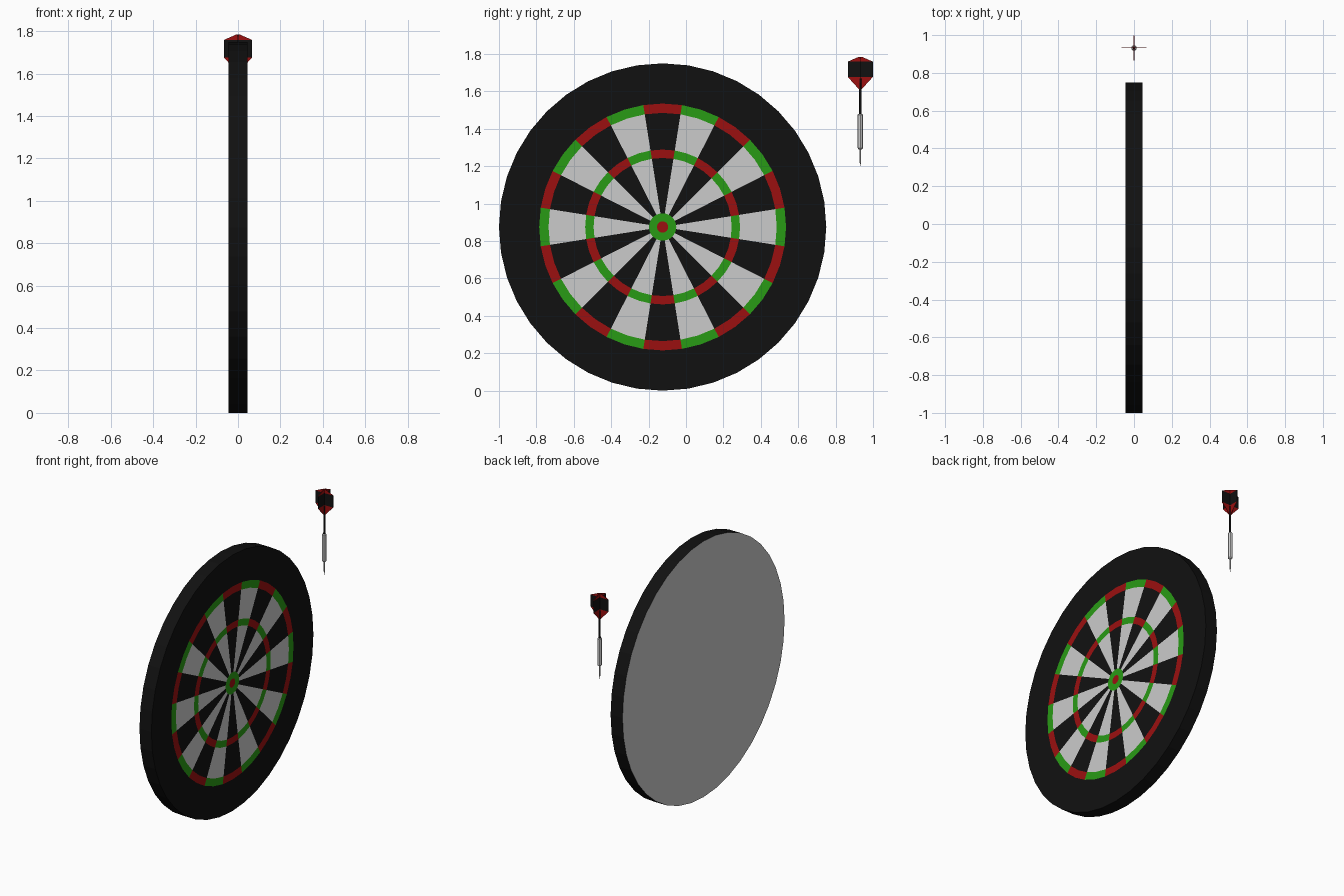
import bpy, bmesh
from math import sin, cos, pi

if "Cube" in bpy.data.objects:
    bpy.data.objects.remove(bpy.data.objects["Cube"])

def material(name, rgb):
    m = bpy.data.materials.new(name)
    m.diffuse_color = (*rgb, 1)
    m.use_nodes = True
    m.node_tree.nodes["Principled BSDF"].inputs["Base Color"].default_value = m.diffuse_color
    return m

BLACK = material("black", (0.0055, 0.0055, 0.0055))
WHITE = material("white", (0.8, 0.8, 0.8))
RED = material("red", (0.33, 0.005, 0.005))
GREEN = material("green", (0.022, 0.33, 0.0075))
STEEL = material("steel", (0.75, 0.75, 0.75))
GREY = material("backing", (0.8, 0.8, 0.8))

def finish(name, bm, mats, loc):
    bmesh.ops.recalc_face_normals(bm, faces=bm.faces)
    me = bpy.data.meshes.new(name)
    bm.to_mesh(me)
    bm.free()
    for m in mats:
        me.materials.append(m)
    ob = bpy.data.objects.new(name, me)
    ob.location = loc
    bpy.context.collection.objects.link(ob)
    return ob

# Board: concentric 40-sided rings, coloured by ring and sector
N, HALF = 40, 0.045
RADII = [0.03, 0.073, 0.369, 0.414, 0.61, 0.66, 0.875]
bm = bmesh.new()

def ring(r, x):
    return [bm.verts.new((x, r * sin(2 * pi * i / N), r * cos(2 * pi * i / N))) for i in range(N)]

rings = [ring(r, HALF) for r in RADII]
back = ring(RADII[-1], -HALF)
bm.faces.new(rings[0]).material_index = 2
bm.faces.new(back).material_index = 4
rings.append(back)
for k in range(len(rings) - 1):
    a, b = rings[k], rings[k + 1]
    for i in range(N):
        j = (i + 1) % N
        light = ((i + 1) // 2) % 2
        f = bm.faces.new((a[i], a[j], b[j], b[i]))
        if k == 0:
            f.material_index = 3
        elif k in (1, 3):
            f.material_index = 1 if light else 0
        elif k in (2, 4):
            f.material_index = 3 if light else 2
        else:
            f.material_index = 0
finish("board", bm, [BLACK, WHITE, RED, GREEN, GREY], (0, -0.125, 0.875))

# Dart: turned parts along z
DART = (0, 0.932, 0)

def lathe(name, profile, mat, sides=12):
    bm = bmesh.new()
    loops = [[bm.verts.new((r * cos(2 * pi * i / sides), r * sin(2 * pi * i / sides), z))
              for i in range(sides)] for r, z in profile]
    for a, b in zip(loops, loops[1:]):
        for i in range(sides):
            j = (i + 1) % sides
            bm.faces.new((a[i], a[j], b[j], b[i]))
    bm.faces.new(loops[0])
    bm.faces.new(loops[-1])
    ob = finish(name, bm, [mat], DART)
    bpy.context.view_layer.objects.active = ob
    ob.select_set(True)
    bpy.ops.object.shade_smooth_by_angle()
    ob.select_set(False)

lathe("dart_point", [(0.0008, 1.2), (0.004, 1.225), (0.005, 1.297)], STEEL)
lathe("dart_barrel", [(0.008, 1.29), (0.0145, 1.297), (0.0145, 1.475), (0.010, 1.48)], STEEL)
lathe("dart_shaft", [(0.007, 1.478), (0.006, 1.5), (0.006, 1.67)], BLACK)

# Flight: two crossed thin blades, black band between red ends
ROWS = [(0.006, 1.61), (0.067, 1.677), (0.067, 1.759), (0.008, 1.785)]

def blade(name, along_x):
    bm = bmesh.new()
    t = 0.0015
    def v(w, d, z):
        return bm.verts.new((w, d, z) if along_x else (d, w, z))
    rows = [[v(-w, -t, z), v(w, -t, z), v(w, t, z), v(-w, t, z)] for w, z in ROWS]
    for k in range(3):
        for i in range(4):
            j = (i + 1) % 4
            f = bm.faces.new((rows[k][i], rows[k][j], rows[k + 1][j], rows[k + 1][i]))
            f.material_index = 0 if k == 1 else 1
    for end in (rows[0], rows[-1]):
        bm.faces.new(end).material_index = 1
    finish(name, bm, [BLACK, RED], DART)

blade("flight_blade_x", True)
blade("flight_blade_y", False)
